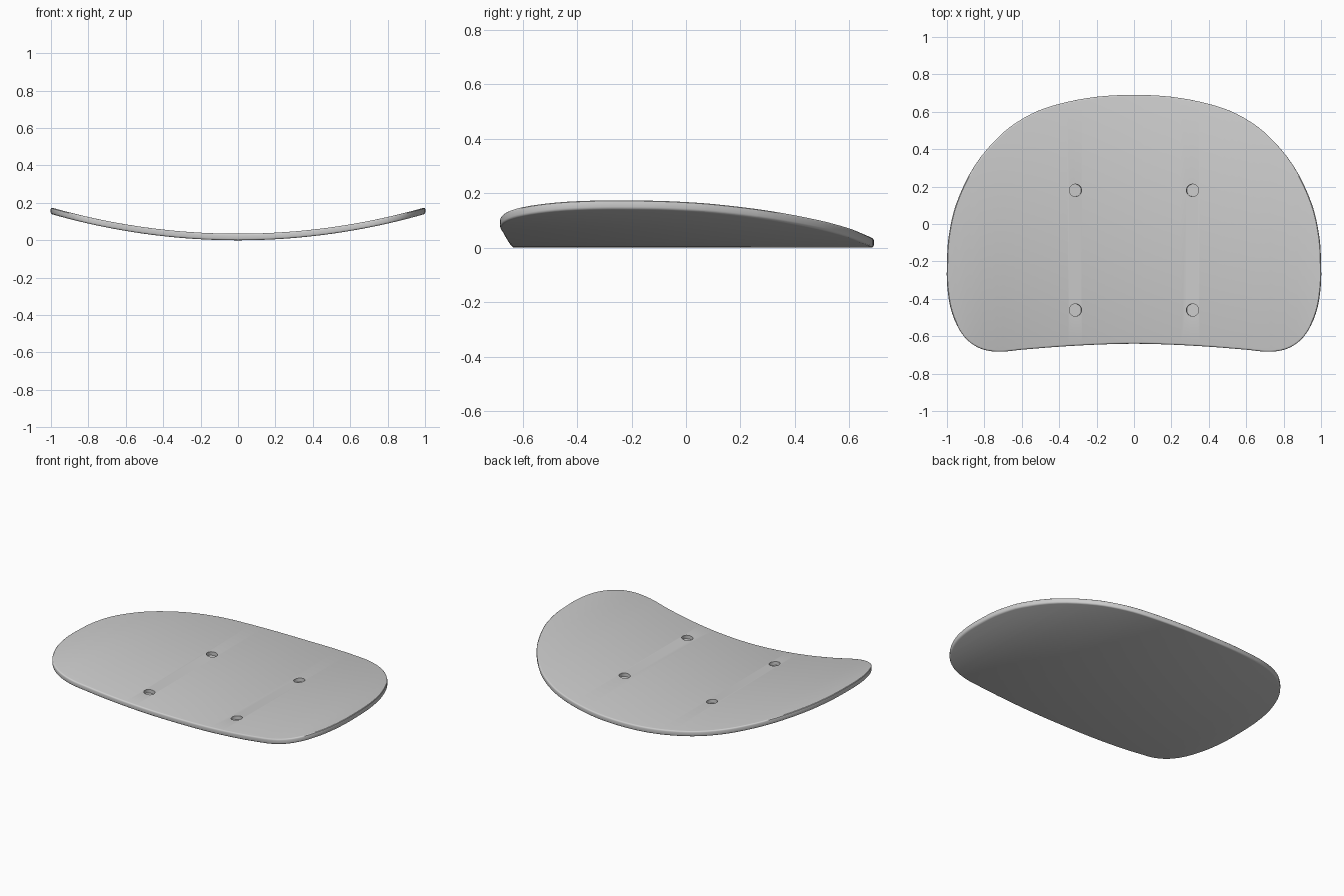
import bpy, bmesh, math
from mathutils import Vector
from mathutils.geometry import interpolate_bezier

if "Cube" in bpy.data.objects:
    bpy.data.objects.remove(bpy.data.objects["Cube"])

THICK = 0.035
R = 3.62          # radius of the sideways curve

# Right half of the outline, back centre round to front centre
half = [(0, .69), (.2, .68), (.4, .642), (.55, .588), (.7, .488), (.85, .315),
        (.95, .11), (.99, -.06), (1, -.2), (.998, -.34), (.972, -.48), (.91, -.6),
        (.83, -.662), (.73, -.683), (.6, -.672), (.4, -.656), (.2, -.645), (0, -.64)]
loop = half + [(-x, y) for x, y in half[-2:0:-1]]
pts = [Vector((x, y, 0)) for x, y in loop]
n = len(pts)
outline = []
for i in range(n):
    a, b, c, d = (pts[(i + k) % n] for k in (-1, 0, 1, 2))
    L = (c - b).length
    t1 = (c - a).normalized() * L / 3
    t2 = (d - b).normalized() * L / 3
    outline += interpolate_bezier(b, b + t1, c - t2, c, 5)[:-1]


def lift(x):
    return R - math.sqrt(R * R - x * x)


# Seat plate: flat slab, rounded rims, sliced in strips and curved
bm = bmesh.new()
face = bm.faces.new([bm.verts.new(p) for p in outline])
top = bmesh.ops.extrude_face_region(bm, geom=[face])["geom"]
bmesh.ops.translate(bm, vec=(0, 0, THICK), verts=[v for v in top if isinstance(v, bmesh.types.BMVert)])
bmesh.ops.recalc_face_normals(bm, faces=bm.faces)
rims = [e for e in bm.edges if abs(e.verts[0].co.z - e.verts[1].co.z) < 1e-5]
bmesh.ops.bevel(bm, geom=rims, offset=0.009, segments=3, profile=0.5, affect='EDGES')
for i in range(-24, 25):
    bmesh.ops.bisect_plane(bm, geom=bm.verts[:] + bm.edges[:] + bm.faces[:],
                           plane_co=(i * 0.04 + 0.0013, 0, 0), plane_no=(1, 0, 0), dist=1e-5)
for v in bm.verts:
    v.co.z += lift(v.co.x)
bmesh.ops.recalc_face_normals(bm, faces=bm.faces)
mesh = bpy.data.meshes.new("seat_plate")
bm.to_mesh(mesh)
bm.free()
seat = bpy.data.objects.new("seat_plate", mesh)
bpy.context.collection.objects.link(seat)

# Four blind screw holes sunk into the top face
for sx in (-1, 1):
    for y in (.18, -.46):
        x = .315 * sx
        floor = lift(x) + 0.012
        tilt = -math.asin(x / R)
        up = Vector((math.sin(tilt), 0, math.cos(tilt)))
        bpy.ops.mesh.primitive_cylinder_add(vertices=32, radius=0.033, depth=0.1,
                                            location=Vector((x, y, floor)) + up * 0.05,
                                            rotation=(0, tilt, 0))
        cutter = bpy.context.object
        cutter.name = "hole_cutter"
        cutter.hide_render = True
        mod = seat.modifiers.new("hole", 'BOOLEAN')
        mod.object = cutter
        mod.solver = 'EXACT'
        bpy.context.view_layer.objects.active = seat
        bpy.ops.object.modifier_apply(modifier=mod.name)
        bpy.data.objects.remove(cutter, do_unlink=True)

bpy.ops.object.select_all(action='DESELECT')
seat.select_set(True)
bpy.context.view_layer.objects.active = seat
bpy.ops.object.shade_smooth_by_angle(angle=math.radians(35))
